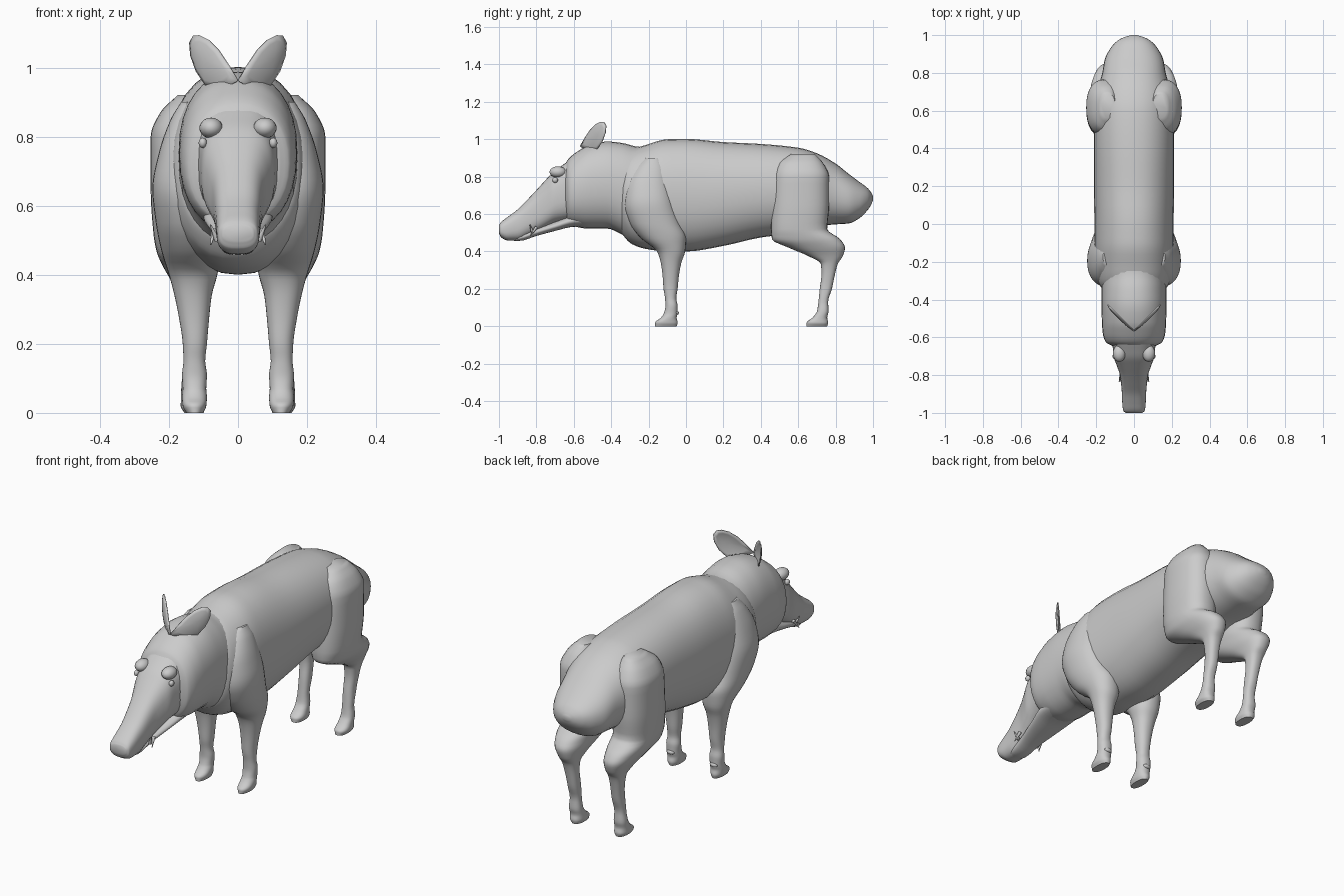
import bpy, bmesh, math
from mathutils import Vector

hide = bpy.data.materials.new("grey_hide")
hide.diffuse_color = (0.6, 0.6, 0.6, 1)


def finish(name, bm):
    """Turn a bmesh into a smooth shaded object."""
    bmesh.ops.recalc_face_normals(bm, faces=bm.faces)
    mesh = bpy.data.meshes.new(name)
    bm.to_mesh(mesh)
    bm.free()
    mesh.materials.append(hide)
    obj = bpy.data.objects.new(name, mesh)
    bpy.context.collection.objects.link(obj)
    bpy.ops.object.select_all(action='DESELECT')
    obj.select_set(True)
    bpy.context.view_layer.objects.active = obj
    bpy.ops.object.shade_smooth_by_angle(angle=math.radians(50))
    return obj


def refine(rows, steps):
    """Smooth monotone interpolation between the cross-section rows."""
    n, k = len(rows), len(rows[0])
    slope = [[(rows[i + 1][j] - rows[i][j]) / (rows[i + 1][0] - rows[i][0])
              for j in range(k)] for i in range(n - 1)]

    def tangent(i, j):
        if i == 0 or i == n - 1:
            return slope[min(i, n - 2)][j]
        a, b = slope[i - 1][j], slope[i][j]
        return 2 * a * b / (a + b) if a * b > 0 else 0

    out = []
    for i in range(n - 1):
        h = rows[i + 1][0] - rows[i][0]
        for s in range(steps):
            t = s / steps
            out.append([rows[i][j] * (2 * t**3 - 3 * t**2 + 1)
                        + rows[i + 1][j] * (3 * t**2 - 2 * t**3)
                        + h * tangent(i, j) * (t**3 - 2 * t**2 + t)
                        + h * tangent(i + 1, j) * (t**3 - t**2)
                        for j in range(k)])
    return out + [list(rows[-1])]


def loft(name, rows, axis, power=2.2, sides=32, steps=4, side=1):
    """Rows: position on the axis, x min, x max, other min, other max."""
    bm = bmesh.new()
    rings = []
    for p, x0, x1, o0, o1 in refine(rows, steps):
        ring = []
        for i in range(sides):
            a = 2 * math.pi * i / sides
            c, s = math.cos(a), math.sin(a)
            c = math.copysign(abs(c) ** (2 / power), c)
            s = math.copysign(abs(s) ** (2 / power), s)
            x = side * ((x0 + x1) / 2 + (x1 - x0) / 2 * c)
            o = (o0 + o1) / 2 + (o1 - o0) / 2 * s
            ring.append(bm.verts.new((x, p, o) if axis == 'y' else (x, o, p)))
        rings.append(ring)
    for a, b in zip(rings, rings[1:]):
        for i in range(sides):
            j = (i + 1) % sides
            bm.faces.new((a[i], a[j], b[j], b[i]))
    bm.faces.new(rings[0])
    bm.faces.new(rings[-1])
    return finish(name, bm)


def along(rows):
    """Symmetric rows: y, half width, bottom, top."""
    return [(y, -w, w, lo, hi) for y, w, lo, hi in rows]


def ball(name, centre, size):
    bm = bmesh.new()
    bmesh.ops.create_uvsphere(bm, u_segments=16, v_segments=10, radius=1)
    for v in bm.verts:
        v.co = Vector(centre) + Vector(a * b for a, b in zip(v.co, size))
    return finish(name, bm)


# Trunk and rump
loft("trunk", along([
    (-0.36, 0.13, 0.53, 0.86), (-0.335, 0.175, 0.485, 0.91),
    (-0.29, 0.195, 0.44, 0.945), (-0.22, 0.205, 0.415, 0.968),
    (-0.1, 0.21, 0.40, 1.0), (0.0, 0.21, 0.40, 1.002),
    (0.2, 0.212, 0.43, 0.985), (0.4, 0.212, 0.475, 0.975),
    (0.6, 0.21, 0.50, 0.955), (0.7, 0.195, 0.535, 0.925),
    (0.8, 0.168, 0.545, 0.87), (0.87, 0.155, 0.55, 0.815),
    (0.93, 0.125, 0.58, 0.77), (0.97, 0.088, 0.62, 0.74),
    (0.99, 0.05, 0.65, 0.715), (1.0, 0.015, 0.675, 0.695)]), 'y')

# Neck and cheeks, with a rim in front where the face starts
loft("neck", along([
    (-0.645, 0.115, 0.58, 0.87), (-0.625, 0.15, 0.545, 0.90),
    (-0.58, 0.165, 0.53, 0.935), (-0.52, 0.17, 0.522, 0.968),
    (-0.42, 0.172, 0.522, 0.988), (-0.34, 0.172, 0.49, 0.98),
    (-0.25, 0.17, 0.45, 0.96), (-0.15, 0.16, 0.45, 0.96)]), 'y')

# Long face and snout
loft("face", along([
    (-1.0, 0.044, 0.498, 0.542), (-0.988, 0.057, 0.475, 0.558),
    (-0.95, 0.062, 0.459, 0.587), (-0.9, 0.064, 0.460, 0.625),
    (-0.85, 0.068, 0.480, 0.675), (-0.8, 0.075, 0.505, 0.728),
    (-0.75, 0.091, 0.53, 0.783), (-0.71, 0.105, 0.55, 0.825),
    (-0.67, 0.11, 0.56, 0.855), (-0.6, 0.12, 0.57, 0.90),
    (-0.5, 0.12, 0.58, 0.93)]), 'y', power=2.7)

# Lower jaw
loft("lower_jaw", along([
    (-0.92, 0.03, 0.457, 0.475), (-0.89, 0.045, 0.457, 0.49),
    (-0.8, 0.058, 0.483, 0.525), (-0.7, 0.08, 0.51, 0.56),
    (-0.6, 0.10, 0.532, 0.60), (-0.5, 0.10, 0.535, 0.62)]), 'y')

# Legs run from hoof to shoulder or haunch: z, x min, x max, y min, y max
front_leg = [
    (0.0, 0.10, 0.15, -0.165, -0.05), (0.02, 0.092, 0.16, -0.165, -0.045),
    (0.045, 0.09, 0.162, -0.135, -0.05), (0.07, 0.092, 0.16, -0.118, -0.045),
    (0.11, 0.09, 0.162, -0.11, -0.045), (0.15, 0.095, 0.158, -0.112, -0.052),
    (0.2, 0.09, 0.16, -0.12, -0.045), (0.27, 0.084, 0.17, -0.125, -0.038),
    (0.34, 0.076, 0.184, -0.135, -0.025), (0.40, 0.06, 0.20, -0.155, -0.005),
    (0.47, 0.05, 0.222, -0.24, 0.0), (0.55, 0.05, 0.238, -0.30, -0.03),
    (0.65, 0.05, 0.248, -0.33, -0.06), (0.75, 0.05, 0.23, -0.32, -0.08),
    (0.85, 0.06, 0.195, -0.27, -0.1), (0.9, 0.08, 0.165, -0.22, -0.13)]
hind_leg = [
    (0.0, 0.10, 0.155, 0.645, 0.755), (0.02, 0.093, 0.166, 0.645, 0.76),
    (0.045, 0.095, 0.165, 0.675, 0.755), (0.08, 0.098, 0.164, 0.70, 0.762),
    (0.13, 0.102, 0.158, 0.708, 0.76), (0.2, 0.10, 0.158, 0.715, 0.78),
    (0.28, 0.10, 0.165, 0.725, 0.797), (0.335, 0.095, 0.175, 0.72, 0.812),
    (0.375, 0.085, 0.19, 0.655, 0.838), (0.42, 0.07, 0.215, 0.55, 0.85),
    (0.465, 0.06, 0.235, 0.46, 0.825), (0.52, 0.05, 0.245, 0.455, 0.755),
    (0.65, 0.05, 0.253, 0.46, 0.765), (0.8, 0.05, 0.253, 0.47, 0.765),
    (0.87, 0.07, 0.225, 0.495, 0.735), (0.92, 0.10, 0.175, 0.56, 0.69)]

# Ear outline in x and z
ear_outline = [(0.0, 0.962), (0.025, 1.005), (0.055, 1.05), (0.085, 1.08),
               (0.11, 1.093), (0.128, 1.092), (0.139, 1.072), (0.136, 1.035),
               (0.12, 0.99), (0.09, 0.945), (0.045, 0.935)]


def ear(name, side):
    bm = bmesh.new()
    cx, cz = 0.085, 1.02
    rings = []
    for scale, depth in ((1, 0), (0.75, 0.01), (0.45, 0.018), (0.15, 0.021)):
        ring = []
        for x, z in ear_outline:
            ex, ez = cx + (x - cx) * scale, cz + (z - cz) * scale
            ring.append(bm.verts.new((side * (ex + depth * 0.6),
                                      -0.57 + ex - depth * 0.1 + 0.004, ez)))
        rings.append(ring)
    n = len(ear_outline)
    for a, b in zip(rings, rings[1:]):
        for i in range(n):
            bm.faces.new((a[i], a[(i + 1) % n], b[(i + 1) % n], b[i]))
    bm.faces.new(rings[-1])
    obj = finish(name, bm)
    mod = obj.modifiers.new("thickness", 'SOLIDIFY')
    mod.thickness, mod.offset = 0.006, 0


def tusk(name, base, tip, radius):
    bm = bmesh.new()
    base, tip = Vector(base), Vector(tip)
    d = tip - base
    bmesh.ops.create_cone(bm, cap_ends=True, segments=12, radius1=radius,
                          radius2=radius * 0.2, depth=d.length)
    turn = d.to_track_quat('Z', 'Y')
    for v in bm.verts:
        v.co = (base + tip) / 2 + turn @ v.co
    finish(name, bm)


# Paired parts
for side, tag in ((1, "right"), (-1, "left")):
    loft("front_leg_" + tag, front_leg, 'z', side=side)
    loft("hind_leg_" + tag, hind_leg, 'z', power=2.4, side=side)
    ear("ear_" + tag, side)
    ball("eye_" + tag, (side * 0.102, -0.70, 0.782), (0.012, 0.015, 0.015))
    ball("brow_" + tag, (side * 0.078, -0.685, 0.825), (0.034, 0.045, 0.03))
    ball("dewclaw_" + tag, (side * 0.126, -0.052, 0.072), (0.022, 0.014, 0.012))
    tusk("lower_tusk_" + tag, (side * 0.06, -0.82, 0.50),
         (side * 0.08, -0.835, 0.545), 0.009)
    tusk("upper_tusk_" + tag, (side * 0.068, -0.80, 0.53),
         (side * 0.079, -0.83, 0.487), 0.009)
    ball("nostril_" + tag, (side * 0.02, -0.993, 0.52), (0.008, 0.006, 0.01))
